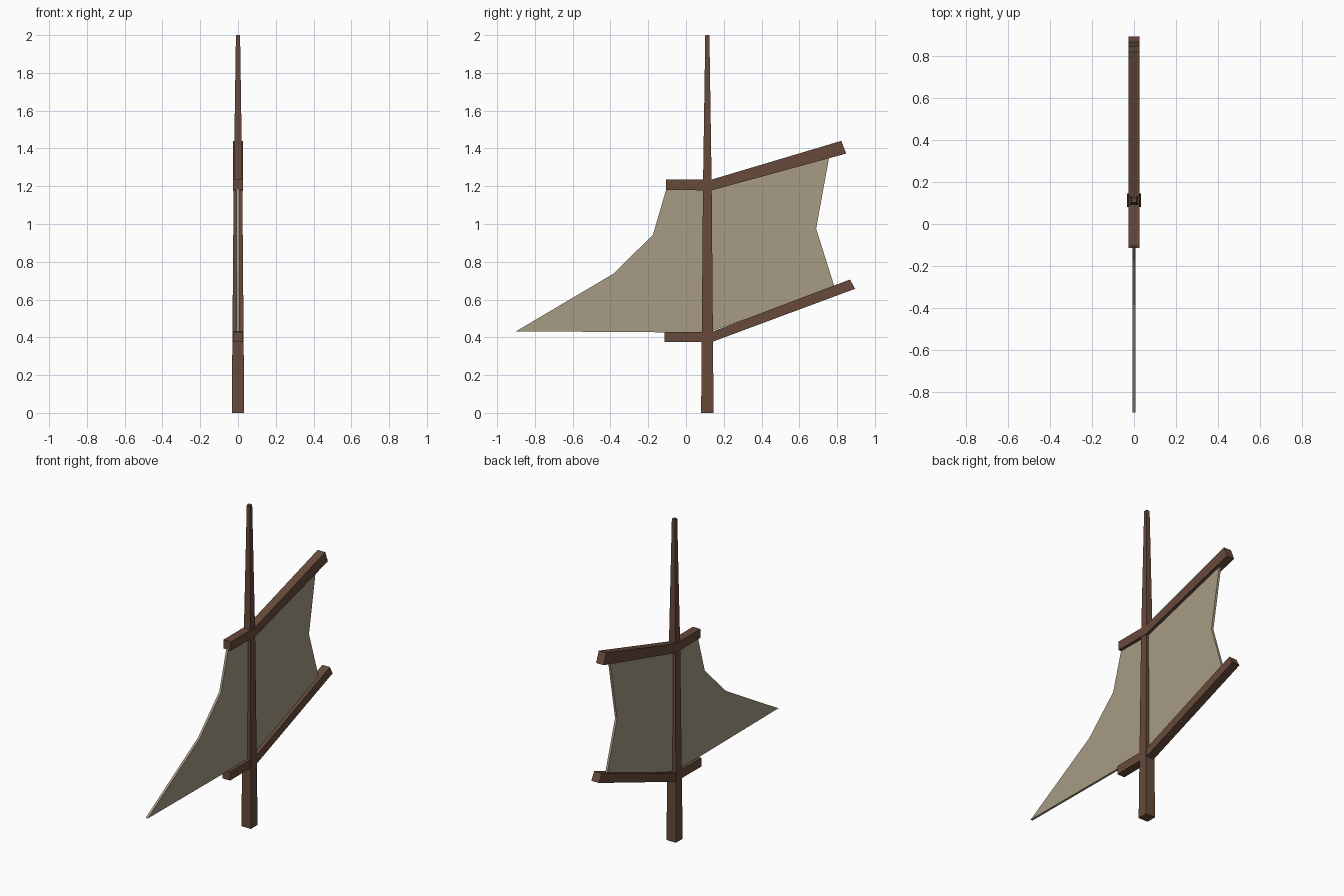
import bpy, bmesh

if "Cube" in bpy.data.objects:
    bpy.data.objects.remove(bpy.data.objects["Cube"])


def material(name, color):
    m = bpy.data.materials.new(name)
    m.diffuse_color = (*color, 1)
    m.use_nodes = True
    m.node_tree.nodes["Principled BSDF"].inputs["Base Color"].default_value = m.diffuse_color
    return m


wood = material("dark_wood", (0.135, 0.07, 0.043))
canvas = material("canvas", (0.38, 0.33, 0.23))


def finish(name, bm, mat):
    bmesh.ops.recalc_face_normals(bm, faces=bm.faces)
    me = bpy.data.meshes.new(name)
    bm.to_mesh(me)
    bm.free()
    me.materials.append(mat)
    bpy.context.collection.objects.link(bpy.data.objects.new(name, me))


def slab(name, outline, half, mat):
    """Extrude a (y, z) outline symmetrically along x."""
    bm = bmesh.new()
    face = bm.faces.new([bm.verts.new((-half, y, z)) for y, z in outline])
    ext = bmesh.ops.extrude_face_region(bm, geom=[face])
    verts = [g for g in ext["geom"] if isinstance(g, bmesh.types.BMVert)]
    bmesh.ops.translate(bm, verts=verts, vec=(2 * half, 0, 0))
    bmesh.ops.triangulate(bm, faces=[f for f in bm.faces if len(f.verts) > 4])
    finish(name, bm, mat)


# tapered square mast
MAST_Y = 0.113
bm = bmesh.new()
rings = []
for z, h in ((0, 0.033), (1.2, 0.023), (2, 0.011)):
    rings.append([bm.verts.new((sx * h, MAST_Y + sy * h, z))
                  for sx, sy in ((-1, -1), (1, -1), (1, 1), (-1, 1))])
bm.faces.new(rings[0])
bm.faces.new(rings[-1])
for a, b in zip(rings, rings[1:]):
    for i in range(4):
        j = (i + 1) % 4
        bm.faces.new((a[i], a[j], b[j], b[i]))
finish("mast", bm, wood)

# bent spars
slab("upper_spar", [(-0.105, 1.18), (0.135, 1.178), (0.848, 1.373),
                    (0.822, 1.44), (0.135, 1.235), (-0.105, 1.235)], 0.026, wood)
slab("lower_spar", [(-0.115, 0.374), (0.139, 0.376), (0.895, 0.657),
                    (0.868, 0.706), (0.139, 0.43), (-0.115, 0.428)], 0.026, wood)

# thin sail, edges tucked slightly into the spars
slab("sail", [(-0.9, 0.432), (0.113, 0.425), (0.787, 0.665), (0.689, 0.975),
              (0.758, 1.355), (0.135, 1.19), (-0.103, 1.19),
              (-0.175, 0.943), (-0.384, 0.737)], 0.007, canvas)
